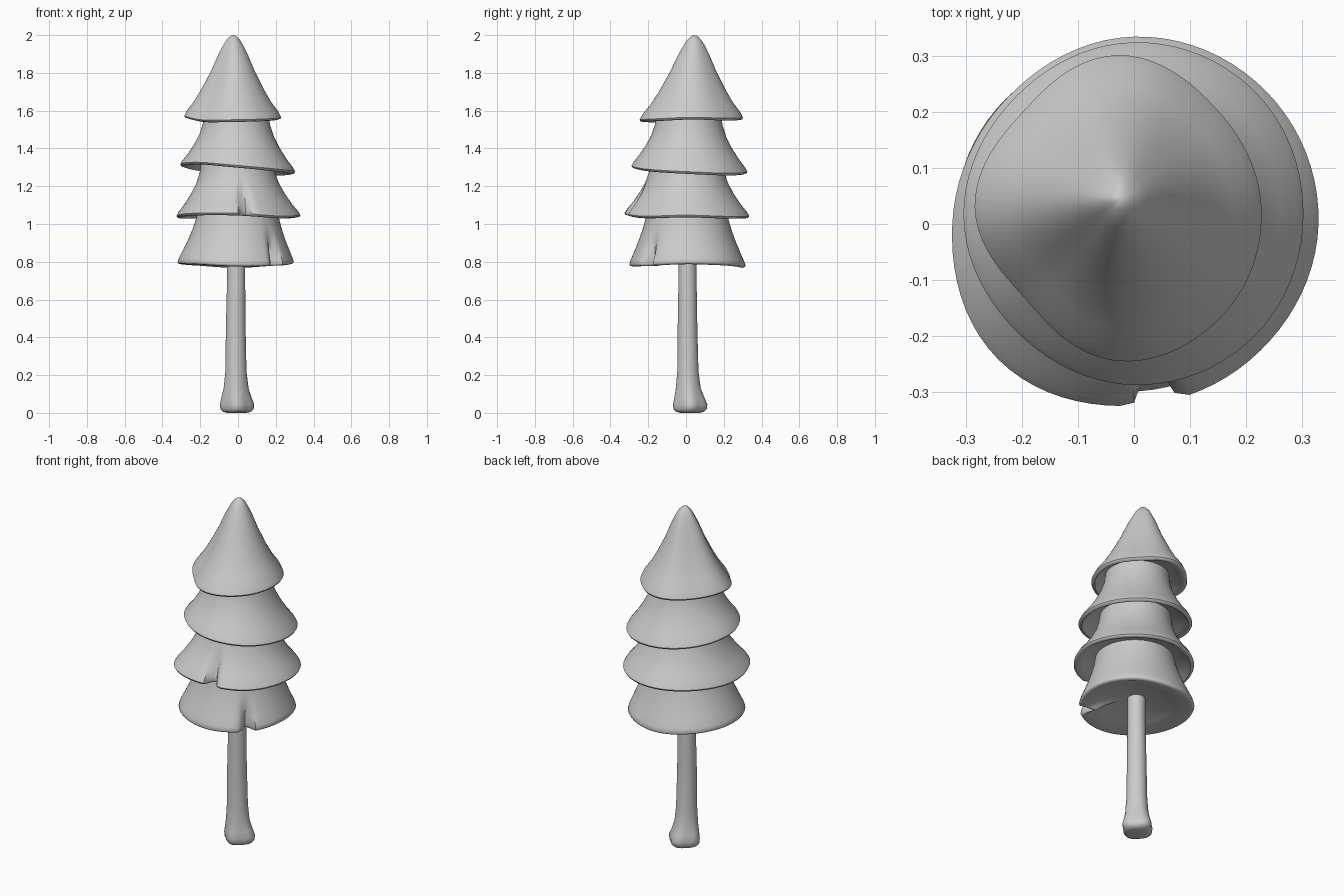
import bpy, bmesh, math

if "Cube" in bpy.data.objects:
    bpy.data.objects.remove(bpy.data.objects["Cube"])

SEG = 80


def cyclic(vals, a):
    """Smooth periodic interpolation of evenly spaced values around a circle."""
    n = len(vals)
    u = (a / math.tau * n) % n
    i = int(u)
    t = u - i
    p0, p1, p2, p3 = (vals[(i + k) % n] for k in (-1, 0, 1, 2))
    return p1 + 0.5 * t * (p2 - p0 + t * (2 * p0 - 5 * p1 + 4 * p2 - p3
                                         + t * (3 * (p1 - p2) + p3 - p0)))


def loft(name, rings, cap_start=False, cap_end=False):
    """Skin a list of closed rings of points."""
    bm = bmesh.new()
    vr = [[bm.verts.new(p) for p in r] for r in rings]
    n = len(rings[0])
    for a, b in zip(vr, vr[1:]):
        for i in range(n):
            j = (i + 1) % n
            bm.faces.new((a[i], a[j], b[j], b[i]))
    if cap_start:
        bm.faces.new(vr[0])
    if cap_end:
        bm.faces.new(vr[-1])
    bmesh.ops.remove_doubles(bm, verts=bm.verts, dist=1e-5)
    bmesh.ops.recalc_face_normals(bm, faces=bm.faces)
    me = bpy.data.meshes.new(name)
    bm.to_mesh(me)
    bm.free()
    ob = bpy.data.objects.new(name, me)
    bpy.context.collection.objects.link(ob)
    bpy.ops.object.select_all(action='DESELECT')
    ob.select_set(True)
    bpy.context.view_layer.objects.active = ob
    bpy.ops.object.shade_smooth_by_angle(angle=math.radians(50))
    return ob


def tier(name, top, r_top, center, radii, rims, profile, inner, notch=None):
    """Flared skirt of foliage with a wavy rim, rolled lip and hollow underside.
    top = tip/neck point, inner = (centre x, centre y, radius, z) of the underside hole."""
    angs = [math.tau * i / SEG for i in range(SEG)]

    def cut(a, t):
        # V-shaped tear in the rim: pulls the skirt inward
        if not notch:
            return 0.0
        d = (a - math.radians(notch[0]) + math.pi) % math.tau - math.pi
        return notch[1] * max(0.0, 1 - abs(d) / notch[2]) * max(0.0, (t - 0.45) / 0.55)

    rings = []
    # outer skirt, then two lip rings
    steps = [(t, f, 0, 0) for t, f in profile] + [(1, 1, 0.004, -0.008), (1, 1, 0.018, -0.012)]
    for t, f, dr, dz in steps:
        ring = []
        for a in angs:
            r = r_top + (cyclic(radii, a) - r_top) * f - cut(a, t) - dr
            z = top[2] + (cyclic(rims, a) + 0.012 - top[2]) * t + dz
            ring.append((top[0] + (center[0] - top[0]) * t + r * math.cos(a),
                         top[1] + (center[1] - top[1]) * t + r * math.sin(a), z))
        rings.append(ring)
    # underside, rising inward to the neck of the part below
    lip = rings[-1]
    hole = [(inner[0] + inner[2] * math.cos(a), inner[1] + inner[2] * math.sin(a), inner[3])
            for a in angs]
    for k in (0.35, 0.7, 1.0):
        e = 1 - (1 - k) ** 1.6
        rings.append([(p[0] + (q[0] - p[0]) * k, p[1] + (q[1] - p[1]) * k,
                       p[2] + (q[2] - p[2]) * e) for p, q in zip(lip, hole)])
    return loft(name, rings)


SKIRT = [(0, 0), (0.2, 0.06), (0.4, 0.2), (0.6, 0.42), (0.8, 0.7), (0.93, 0.92), (1, 1)]
STRAIGHT = [(0, 0), (0.2, 0.12), (0.4, 0.3), (0.6, 0.52), (0.8, 0.77), (0.93, 0.94), (1, 1)]
CONE = [(0, 0), (0.006, 0.04), (0.02, 0.075), (0.06, 0.14), (0.12, 0.2), (0.22, 0.29),
        (0.44, 0.45), (0.67, 0.65), (0.82, 0.8), (0.93, 0.94), (1, 1)]

# foliage tiers, top to bottom (radii and rim heights every 45 degrees from +x)
tier("foliage_top", (-0.025, 0.045, 2.0), 0.0, (-0.03, 0.03),
     [.258, .25, .272, .24, .255, .232, .275, .27],
     [1.553, 1.548, 1.55, 1.55, 1.56, 1.54, 1.54, 1.545],
     CONE, (-0.01, 0.015, 0.17, 1.585))

tier("foliage_upper", (-0.01, 0.015, 1.585), 0.17, (0, 0.015),
     [.303, .31, .31, .30, .305, .295, .303, .305],
     [1.265, 1.257, 1.265, 1.28, 1.305, 1.315, 1.298, 1.278],
     SKIRT, (-0.005, 0.005, 0.19, 1.335))

tier("foliage_middle", (-0.005, 0.005, 1.335), 0.19, (0, 0),
     [.33, .335, .335, .32, .325, .343, .325, .32],
     [1.035, 1.028, 1.03, 1.03, 1.03, 1.045, 1.045, 1.03],
     SKIRT, (0, 0.005, 0.21, 1.075), (277, 0.09, 0.13))

tier("foliage_bottom", (0, 0.005, 1.075), 0.21, (-0.01, 0.005),
     [.305, .315, .31, .31, .31, .31, .305, .305],
     [.787, .78, .768, .78, .787, .785, .775, .778],
     STRAIGHT, (-0.01, 0.008, 0.045, 0.835), (316, 0.08, 0.14))

# trunk: slim pole with a lobed, rounded foot (z, radius, centre x, centre y, lobe)
trunk = [(0.0, 0.05, -0.005, 0.02, 0), (0.006, 0.07, -0.005, 0.02, .004),
         (0.02, 0.081, -0.005, 0.022, .007), (0.045, 0.084, -0.005, 0.022, .007),
         (0.08, 0.075, -0.008, 0.018, .005), (0.13, 0.064, -0.01, 0.012, .002),
         (0.22, 0.056, -0.011, 0.01, 0), (0.45, 0.052, -0.012, 0.008, 0),
         (0.7, 0.048, -0.01, 0.008, 0), (0.86, 0.048, -0.01, 0.008, 0)]
loft("trunk", [[(cx + (r + lobe * math.cos(4 * a)) * math.cos(a),
                 cy + (r + lobe * math.cos(4 * a)) * math.sin(a), z)
                for a in (math.tau * i / 32 for i in range(32))]
               for z, r, cx, cy, lobe in trunk], cap_start=True)
